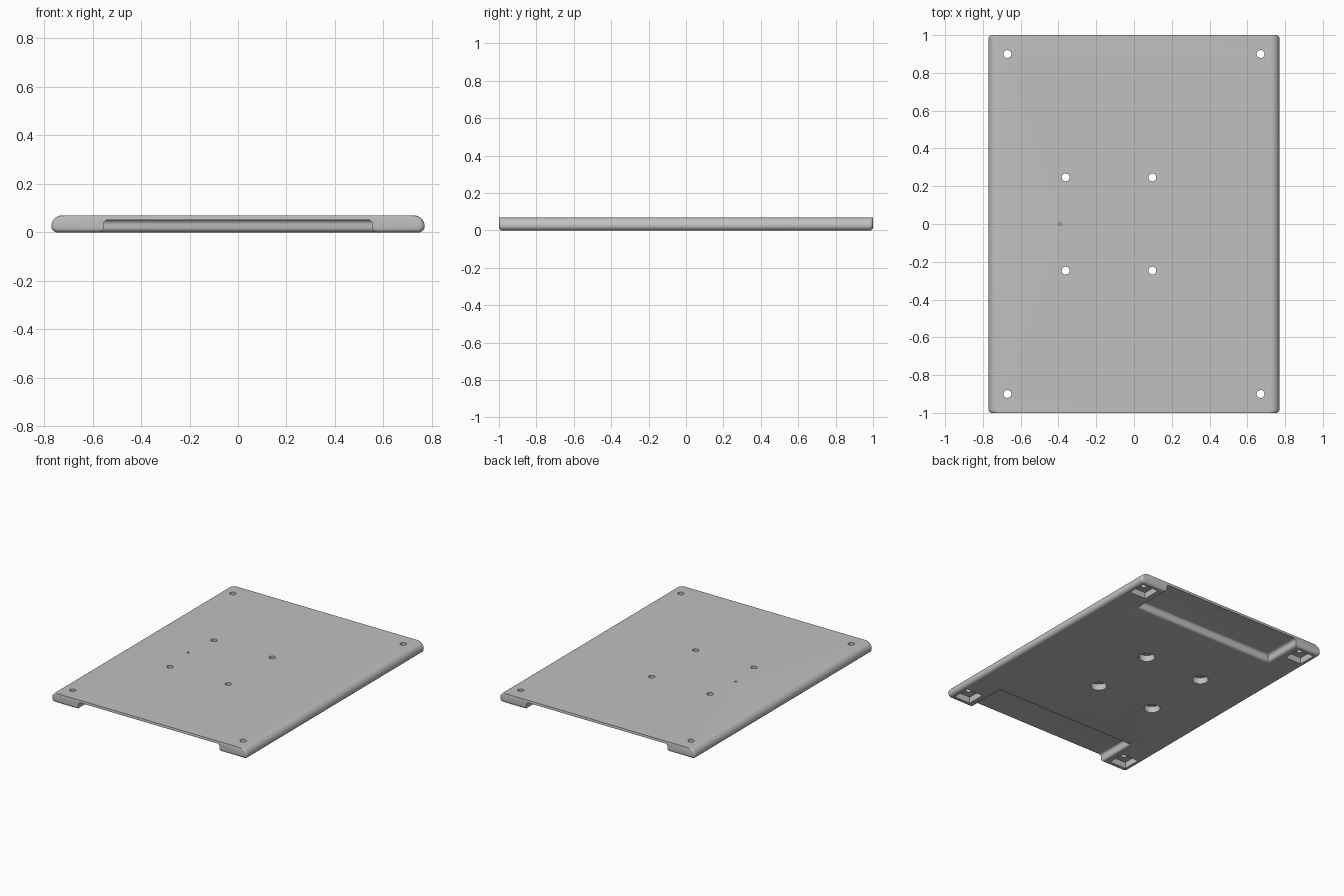
import bpy, bmesh
from math import sin, cos, pi, radians

HALF_W, THICK = 0.77, 0.07
TOP_R, LOW_R = 0.045, 0.025      # side rounding above and below

cube = bpy.data.objects.get("Cube")
if cube:
    bpy.data.objects.remove(cube)

grey = bpy.data.materials.new("plain grey")
grey.use_nodes = True
colour = (0.53, 0.53, 0.53, 1)
grey.diffuse_color = colour
grey.node_tree.nodes["Principled BSDF"].inputs["Base Color"].default_value = colour


def loft(bm, rings):
    """Skin a list of matching point rings and cap both ends."""
    loops = [[bm.verts.new(p) for p in ring] for ring in rings]
    n = len(loops[0])
    for a, b in zip(loops, loops[1:]):
        for i in range(n):
            j = (i + 1) % n
            bm.faces.new((a[i], a[j], b[j], b[i]))
    bm.faces.new(loops[0][::-1])
    bm.faces.new(loops[-1])


def box_ring(x0, x1, y0, y1, z):
    return [(x0, y0, z), (x1, y0, z), (x1, y1, z), (x0, y1, z)]


def circle_ring(x, y, z, r, n=32):
    return [(x + r * cos(2 * pi * i / n), y + r * sin(2 * pi * i / n), z) for i in range(n)]


def finish(bm, name):
    bmesh.ops.recalc_face_normals(bm, faces=bm.faces[:])
    mesh = bpy.data.meshes.new(name)
    bm.to_mesh(mesh)
    bm.free()
    obj = bpy.data.objects.new(name, mesh)
    bpy.context.collection.objects.link(obj)
    mesh.materials.append(grey)
    return obj


# Plate: rounded cross-section lofted front to back, ends rounded below
steps = 8
half = []
for i in range(steps + 1):
    a = pi / 2 * i / steps
    half.append((HALF_W - LOW_R + LOW_R * sin(a), LOW_R - LOW_R * cos(a)))
for i in range(1, steps + 1):
    a = pi / 2 * i / steps
    half.append((HALF_W - TOP_R + TOP_R * cos(a), LOW_R + TOP_R * sin(a)))
section = half + [(-x, z) for x, z in reversed(half)]


def end_ring(y, inset):
    sx, sz = (HALF_W - inset) / HALF_W, (THICK - inset) / THICK
    return [(x * sx, y, THICK - (THICK - z) * sz) for x, z in section]


end_r = 0.018
ends = []
for i in range(6):
    a = pi / 2 * i / 5
    ends.append((1 - end_r + end_r * cos(a), end_r * (1 - sin(a))))
bm = bmesh.new()
loft(bm, [end_ring(-y, d) for y, d in ends] + [end_ring(y, d) for y, d in reversed(ends)])
plate = finish(bm, "plate")

# Hand recesses: flared lip, short wall, rounded ceiling edge
outline = [(0.02, -0.01)]
for i in range(6):
    a = pi / 2 * i / 5
    outline.append((0.02 * (1 - sin(a)), 0.02 * (1 - cos(a))))
for i in range(6):
    a = pi / 2 * i / 5
    outline.append((-0.02 * (1 - cos(a)), 0.032 + 0.02 * sin(a)))
bm = bmesh.new()
for side in (-1, 1):
    rings = []
    for d, z in outline:
        y0, y1 = sorted((side * (0.715 - d), side * 1.1))
        rings.append(box_ring(-0.555 - d, 0.555 + d, y0, y1, z))
    loft(bm, rings)

corners = [(sx * 0.67, sy * 0.9) for sx in (-1, 1) for sy in (-1, 1)]
middles = [(x, sy * 0.247) for x in (-0.362, 0.097) for sy in (-1, 1)]

# Square corner pockets and round middle counterbores under the plate
for x, y in corners:
    loft(bm, [box_ring(x - 0.065, x + 0.065, y - 0.065, y + 0.065, z) for z in (-0.02, 0.045)])
for x, y in middles:
    loft(bm, [circle_ring(x, y, z, 0.053) for z in (-0.02, 0.045)])
# Small blind dimple on top
loft(bm, [circle_ring(-0.39, 0, z, 0.008, 16) for z in (0.04, 0.09)])
pockets = finish(bm, "pocket_cutter")

# Screw holes
bm = bmesh.new()
for x, y in corners + middles:
    loft(bm, [circle_ring(x, y, z, 0.021) for z in (-0.05, 0.12)])
drills = finish(bm, "screw_hole_cutter")

bpy.ops.object.select_all(action="DESELECT")
bpy.context.view_layer.objects.active = plate
plate.select_set(True)
for cutter in (pockets, drills):
    cutter.hide_render = True
    mod = plate.modifiers.new(cutter.name, "BOOLEAN")
    mod.operation, mod.solver, mod.object = "DIFFERENCE", "EXACT", cutter
    bpy.ops.object.modifier_apply(modifier=mod.name)
    bpy.data.objects.remove(cutter)
bpy.ops.object.shade_smooth_by_angle(angle=radians(35))
